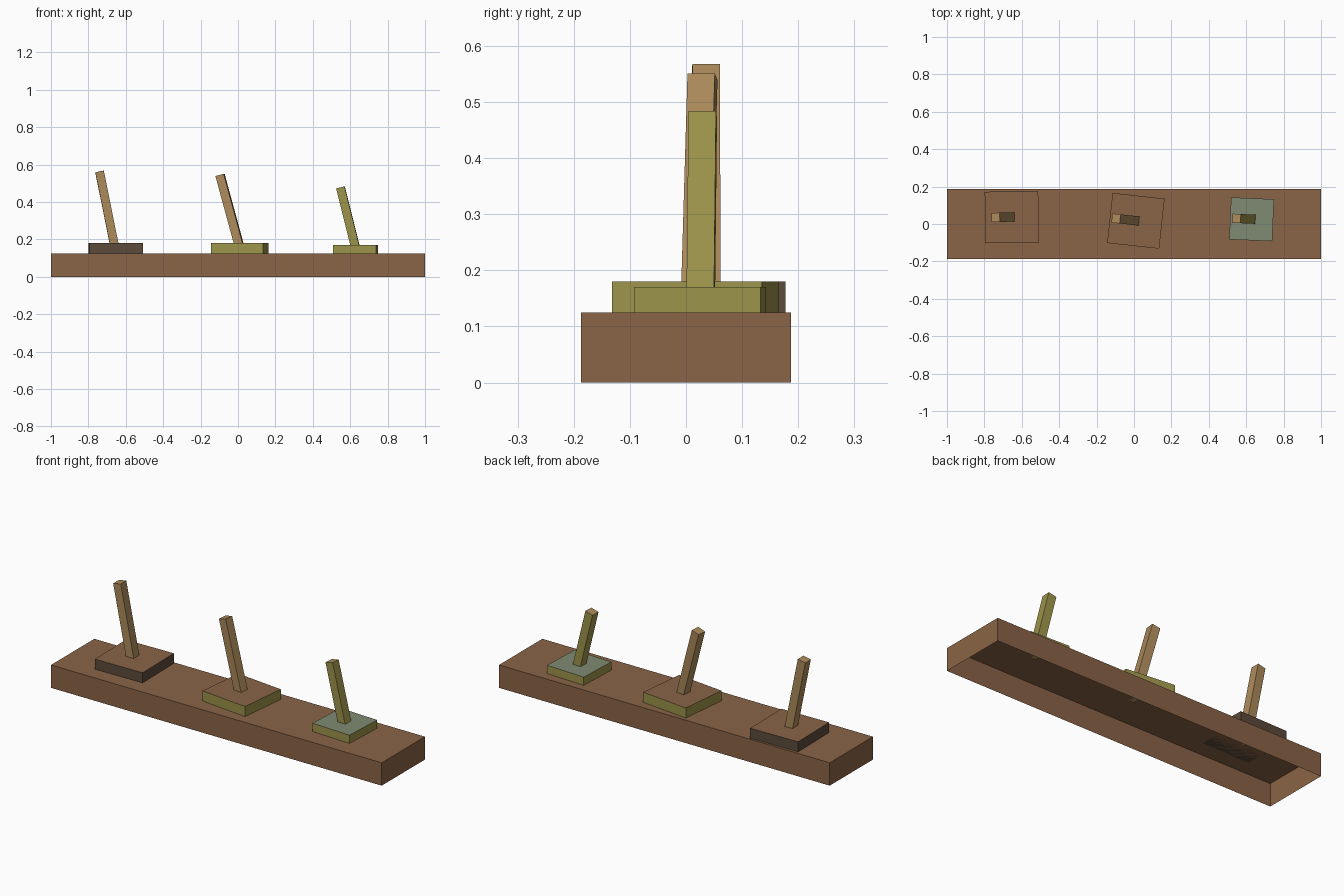
import bpy
import bmesh
from math import radians
from mathutils import Matrix

cube = bpy.data.objects.get("Cube")
if cube:
    bpy.data.objects.remove(cube, do_unlink=True)


def material(name, rgb):
    """Flat material from an sRGB colour in 0..255."""
    lin = [((c / 255 + 0.055) / 1.055) ** 2.4 for c in rgb] + [1.0]
    mat = bpy.data.materials.new(name)
    mat.use_nodes = True
    mat.diffuse_color = lin
    bsdf = mat.node_tree.nodes["Principled BSDF"]
    bsdf.inputs["Base Color"].default_value = lin
    bsdf.inputs["Roughness"].default_value = 0.9
    return mat


brown = material("wood brown", (138, 100, 70))
dark = material("dark brown", (92, 75, 59))
olive = material("olive", (157, 148, 75))
tan = material("tan wood", (172, 138, 91))
green = material("grey green", (126, 139, 114))


def box(name, size, place, side, top, open_bottom=False):
    """Box standing on its local origin; the top face has its own colour."""
    bm = bmesh.new()
    bmesh.ops.create_cube(bm, size=1)
    bmesh.ops.translate(bm, verts=bm.verts, vec=(0, 0, 0.5))
    bmesh.ops.scale(bm, verts=bm.verts, vec=size)
    bm.normal_update()
    for f in bm.faces:
        f.material_index = 1 if f.normal.z > 0.5 else 0
    if open_bottom:
        lower = [f for f in bm.faces if f.normal.z < -0.5]
        bmesh.ops.delete(bm, geom=lower, context="FACES_ONLY")
    mesh = bpy.data.meshes.new(name)
    bm.to_mesh(mesh)
    bm.free()
    mesh.materials.append(side)
    mesh.materials.append(top)
    obj = bpy.data.objects.new(name, mesh)
    obj.matrix_world = place
    bpy.context.collection.objects.link(obj)
    return obj


# Long plank, hollow underneath
PLANK_TOP = 0.125
box("plank", (2, 0.374, PLANK_TOP), Matrix(), brown, brown, open_bottom=True)

# Each station: name, pad centre, pad size, turn, stick foot x, y, lean, length, colours
stations = [
    ("right", (-0.653, 0.037), (0.286, 0.275, 0.055), 1.0,
     (-0.652, 0.037), 11.4, 0.447, dark, brown, tan),
    ("middle", (0.010, 0.017), (0.280, 0.269, 0.055), -6.2,
     (0.018, 0.017), 15.3, 0.435, olive, brown, tan),
    ("left", (0.629, 0.025), (0.230, 0.225, 0.045), -2.5,
     (0.636, 0.026), 14.0, 0.364, olive, green, olive),
]

for name, pad, size, turn, foot, lean, length, side, top, stick in stations:
    spin = Matrix.Rotation(radians(turn), 4, "Z")
    # Square pad
    box(name + "_pad", size,
        Matrix.Translation((*pad, PLANK_TOP)) @ spin, side, top)
    # Leaning stick
    tilt = Matrix.Rotation(radians(-lean), 4, "Y")
    box(name + "_stick", (0.046, 0.049, length),
        Matrix.Translation((*foot, PLANK_TOP)) @ spin @ tilt, stick, tan)
